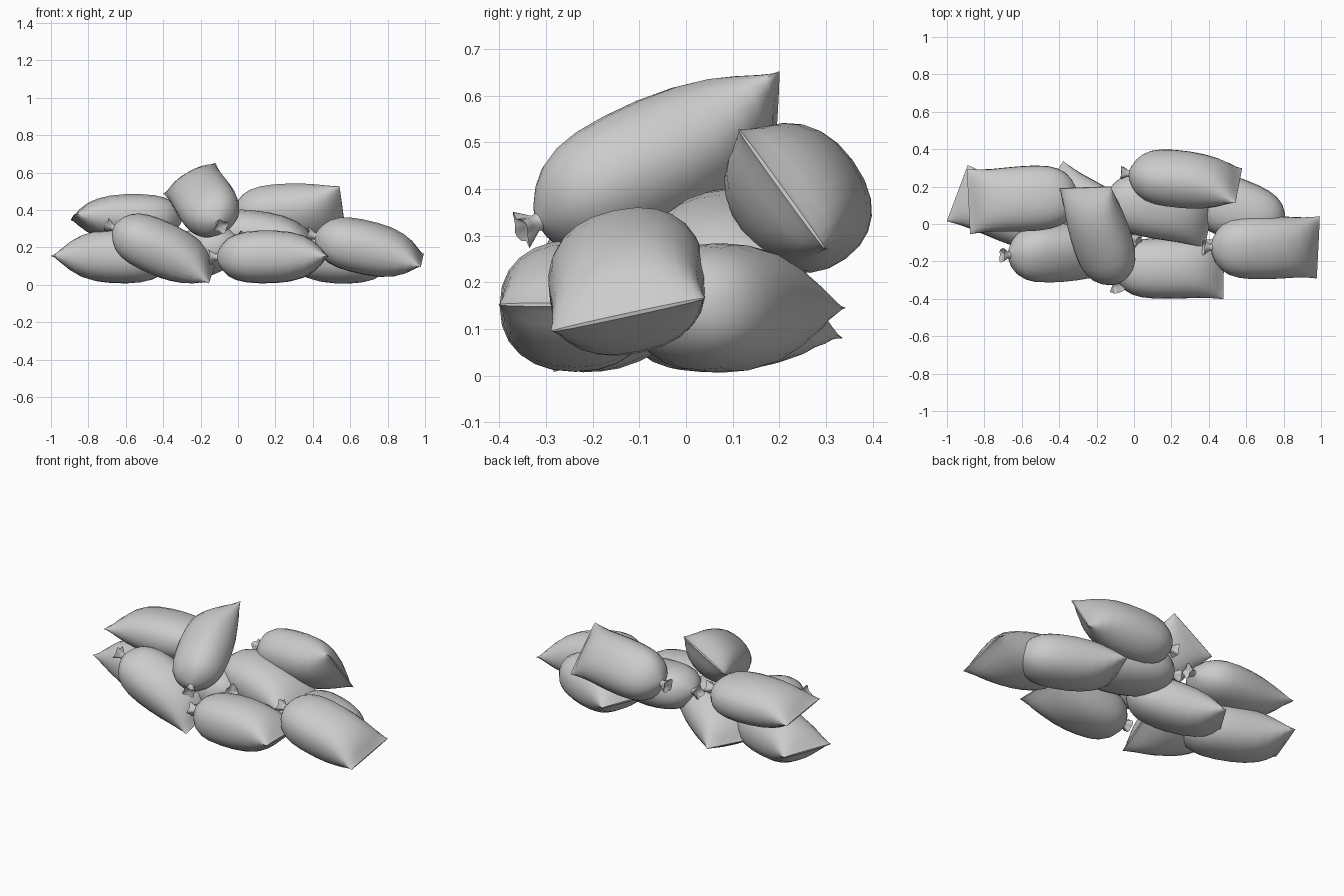
import bpy, bmesh, math
from mathutils import Vector

if "Cube" in bpy.data.objects:
    bpy.data.objects.remove(bpy.data.objects["Cube"])

SEG = 24
# Lengthwise profile: position (0 = flat seam, 1 = tied neck), width factor, height factor
PROFILE = [(0, 1.0, .03), (.02, .995, .1), (.06, .98, .32), (.13, .965, .59),
           (.22, .96, .80), (.34, .98, .94), (.48, 1.0, 1.0), (.62, 1.0, 1.0),
           (.74, .96, .96), (.83, .87, .87), (.90, .72, .72), (.95, .52, .52),
           (.985, .28, .30), (1.0, .12, .14)]


def super_pt(a, n=2.25):
    c, s = math.cos(a), math.sin(a)
    return (math.copysign(abs(c) ** (2 / n), c), math.copysign(abs(s) ** (2 / n), s))


def make_bag(name, seam, tie, side, hw=.165, hh=.138):
    s, t = Vector(seam), Vector(tie)
    axis = t - s
    length = axis.length
    axis.normalize()
    side = Vector(side)
    side = (side - axis * side.dot(axis)).normalized()
    up = axis.cross(side)
    bm = bmesh.new()
    rings = []
    # pillow-shaped body
    for p, w, h in PROFILE:
        ring = []
        for i in range(SEG):
            x, y = super_pt(2 * math.pi * i / SEG)
            ring.append(bm.verts.new(s + axis * p * length + side * x * w * hw + up * y * h * hh))
        rings.append(ring)
    # gathered cloth past the tie, pleated and dished at the end
    for d, r, wave in [(.01, .018, .05), (.026, .028, .12), (.044, .037, .2), (.03, .014, 0)]:
        ring = []
        for i in range(SEG):
            a = 2 * math.pi * i / SEG
            q = r * (1 + wave * math.cos(4 * a + .6))
            ring.append(bm.verts.new(t + axis * (d + .02 * wave * math.sin(3 * a))
                                     + side * q * math.cos(a) + up * q * math.sin(a)))
        rings.append(ring)
    for r0, r1 in zip(rings, rings[1:]):
        for i in range(SEG):
            j = (i + 1) % SEG
            bm.faces.new((r0[i], r0[j], r1[j], r1[i]))
    bm.faces.new(rings[0])
    bm.faces.new(rings[-1])
    bmesh.ops.recalc_face_normals(bm, faces=bm.faces)
    me = bpy.data.meshes.new(name)
    bm.to_mesh(me)
    bm.free()
    ob = bpy.data.objects.new(name, me)
    bpy.context.collection.objects.link(ob)
    bpy.ops.object.select_all(action='DESELECT')
    ob.select_set(True)
    bpy.context.view_layer.objects.active = ob
    bpy.ops.object.shade_smooth_by_angle(angle=math.radians(50))


# Ground layer
make_bag("bag_front_bottom", (.48, -.24, .152), (-.11, -.235, .147), (0, 1, 0), .162, .141)
make_bag("bag_right_bottom", (.27, .19, .145), (.80, -.025, .145), (.22, .9, 0), .165, .138)
make_bag("bag_left_bottom", (-.945, .165, .155), (-.37, -.05, .15), (.12, .29, 0), .16, .144)
make_bag("bag_middle_bottom", (-.46, .205, .085), (-.01, -.07, .235), (.15, .25, -.01), .155, .13)
# Bags leaning on the ground layer
make_bag("bag_right_front", (.985, -.125, .13), (.415, -.125, .26), (0, .33, .075), .17, .14)
make_bag("bag_left_front", (-.135, -.14, .07), (-.665, -.165, .305), (0, .28, .14), .158, .138)
make_bag("bag_middle", (.41, .03, .22), (-.15, .14, .3), (.2, .9, .05), .165, .13)
# Top layer
make_bag("bag_left_top", (-.885, .12, .36), (-.3, .15, .36), (.03, -.34, .03), .175, .124)
make_bag("bag_right_top", (.56, .205, .40), (-.025, .27, .365), (.02, .19, -.26), .16, .14)
make_bag("bag_center_top", (-.26, .195, .57), (-.1, -.315, .33), (.28, 0, .16), .162, .135)
